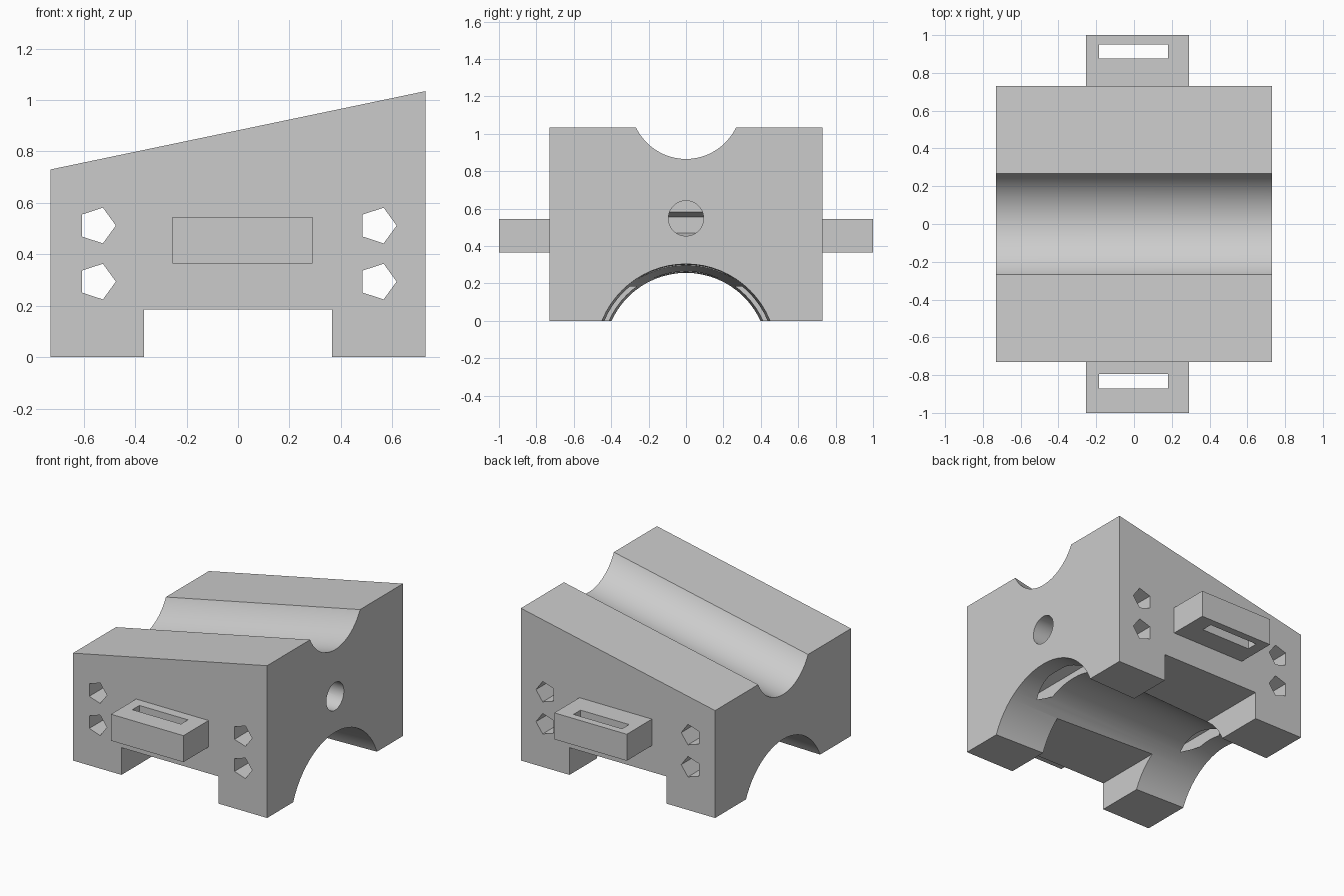
import bpy, bmesh, math
from mathutils import Matrix

cube = bpy.data.objects.get("Cube")
if cube:
    bpy.data.objects.remove(cube, do_unlink=True)

grey = bpy.data.materials.new("plain grey")
grey.use_nodes = True
grey.diffuse_color = (0.6, 0.6, 0.6, 1)
grey.node_tree.nodes["Principled BSDF"].inputs["Base Color"].default_value = (0.6, 0.6, 0.6, 1)


def to_object(name, bm):
    bmesh.ops.recalc_face_normals(bm, faces=bm.faces)
    mesh = bpy.data.meshes.new(name)
    bm.to_mesh(mesh)
    bm.free()
    mesh.materials.append(grey)
    obj = bpy.data.objects.new(name, mesh)
    bpy.context.collection.objects.link(obj)
    return obj


def prism(name, profile, y0, y1):
    """Extrude an x-z outline from y0 to y1."""
    bm = bmesh.new()
    face = bm.faces.new([bm.verts.new((x, y0, z)) for x, z in profile])
    result = bmesh.ops.extrude_face_region(bm, geom=[face])
    moved = [v for v in result["geom"] if isinstance(v, bmesh.types.BMVert)]
    bmesh.ops.translate(bm, verts=moved, vec=(0, y1 - y0, 0))
    return to_object(name, bm)


def box(name, x0, x1, y0, y1, z0, z1):
    return prism(name, [(x0, z0), (x1, z0), (x1, z1), (x0, z1)], y0, y1)


def rod(name, start_radius, end_radius, length, center, tilt=0.0, sides=64):
    """Round or tapered bar along x, raised towards +x by the tilt angle."""
    bm = bmesh.new()
    bmesh.ops.create_cone(bm, cap_ends=True, segments=sides, radius1=start_radius,
                          radius2=end_radius, depth=length,
                          matrix=Matrix.Translation(center)
                          @ Matrix.Rotation(math.pi / 2 - tilt, 4, 'Y'))
    return to_object(name, bm)


def combine(target, other, operation):
    mod = target.modifiers.new(operation.lower(), 'BOOLEAN')
    mod.operation = operation
    mod.solver = 'EXACT'
    mod.object = other
    bpy.context.view_layer.objects.active = target
    bpy.ops.object.modifier_apply(modifier=mod.name)
    bpy.data.objects.remove(other, do_unlink=True)


# Wedge body with a passage between the feet
half, low, high, leg, step = 0.73, 0.73, 1.035, 0.365, 0.185
body = prism("wedge_body", [(-half, 0), (-leg, 0), (-leg, step), (leg, step),
                            (leg, 0), (half, 0), (half, high), (-half, low)], -half, half)

# Slotted tabs on front and back
for y0, y1, s0, s1 in ((-1, -0.71, -0.87, -0.795), (0.71, 1, 0.875, 0.95)):
    tab = box("strap_tab", -0.255, 0.29, y0, y1, 0.365, 0.545)
    combine(tab, box("tab_slot", -0.185, 0.18, s0, s1, 0, 1), 'DIFFERENCE')
    combine(body, tab, 'UNION')

# Round channel following the sloping top
slope = math.atan2(high - low, 2 * half)
middle = (low + high) / 2
combine(body, rod("top_channel", 0.3, 0.3, 3, (0, 0, middle + 0.137), slope), 'DIFFERENCE')

# Tapered arch underneath
combine(body, rod("under_arch", 0.428, 0.493, 2, (0, 0, -0.18)), 'DIFFERENCE')

# Blind round hole in the tall end
combine(body, rod("end_hole", 0.094, 0.094, 0.435, (0.7825, 0, 0.548), sides=48), 'DIFFERENCE')

# Five-sided tunnels from front to back
for cx in (-0.548, 0.544):
    for cz in (0.294, 0.512):
        outline = [(cx + 0.073 * math.cos(k * math.tau / 5),
                    cz + 0.073 * math.sin(k * math.tau / 5)) for k in range(5)]
        combine(body, prism("tunnel", outline, -1.2, 1.2), 'DIFFERENCE')

# Smooth the round surfaces, keep the edges crisp
bpy.ops.object.select_all(action='DESELECT')
body.select_set(True)
bpy.context.view_layer.objects.active = body
bpy.ops.object.shade_smooth_by_angle(angle=math.radians(30))
